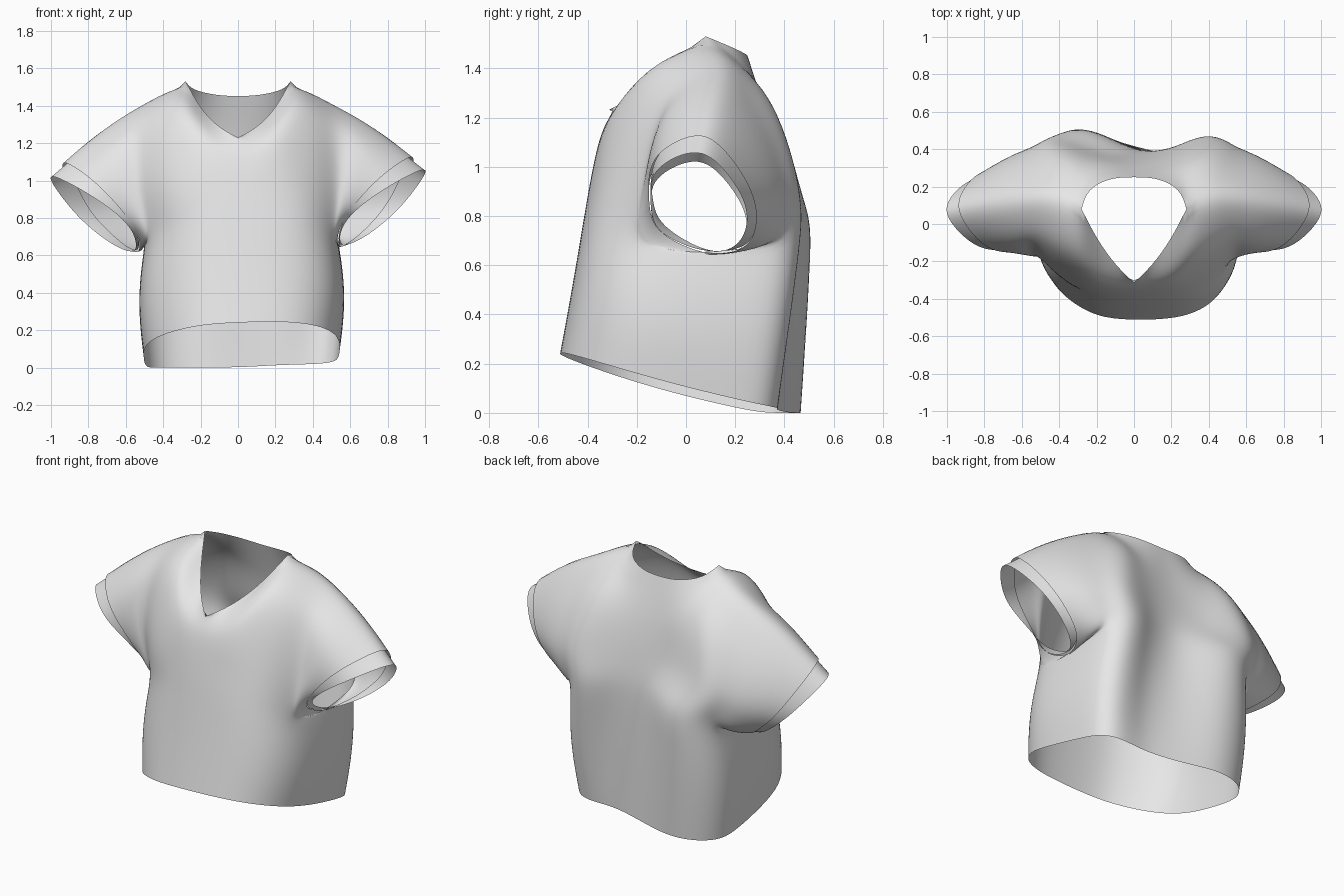
import bpy
import bmesh
from math import sin, cos, pi, exp, radians
from mathutils import Vector

cube = bpy.data.objects.get("Cube")
if cube:
    bpy.data.objects.remove(cube, do_unlink=True)

fabric = bpy.data.materials.new("light grey fabric")
fabric.use_nodes = True
fabric.diffuse_color = (0.8, 0.8, 0.8, 1)
fabric.node_tree.nodes["Principled BSDF"].inputs["Base Color"].default_value = (0.8, 0.8, 0.8, 1)

COLUMNS = 14        # half ring: front centre to back centre
FRONT_ARM, BACK_ARM = 5, 9
LOWER_ROWS = 4

# Front panel guide lines, centre to armhole
front_chest = [(0, -.385, .97), (.12, -.38, .97), (.24, -.36, .98),
               (.34, -.32, .99), (.44, -.25, 1), (.53, -.16, .98)]
front_yoke = [(0, -.35, 1.12), (.12, -.33, 1.18), (.22, -.285, 1.27),
              (.31, -.185, 1.39), (.42, -.13, 1.36), (.53, -.06, 1.3)]
front_top = [(0, -.315, 1.23), (.1, -.22, 1.28), (.2, -.08, 1.38),
             (.28, .08, 1.53), (.39, .14, 1.49), (.52, .16, 1.42)]
# Back panel guide lines, centre to armhole
back_chest = [(0, .36, .97), (.17, .38, .97), (.3, .425, .97),
              (.41, .455, .97), (.49, .45, .95), (.56, .41, .92)]
back_yoke = [(0, .32, 1.2), (.14, .33, 1.22), (.25, .335, 1.26),
             (.34, .34, 1.3), (.44, .34, 1.26), (.55, .32, 1.18)]
back_top = [(0, .25, 1.45), (.12, .25, 1.455), (.25, .19, 1.485)] + front_top[3:]
# Sleeve opening, from the lower front over the top and round the back
cuff_rim = [(.56, -.09, .74), (.66, -.135, .85), (.84, -.125, .97), (1.01, .05, 1.05),
            (.95, .18, .94), (.83, .25, .8), (.67, .22, .675), (.55, .1, .635)]


def spline(a, b, c, d, t):
    """Catmull-Rom point between b and c."""
    return 0.5 * (2 * b + (c - a) * t + (2 * a - 5 * b + 4 * c - d) * t * t
                  + (3 * b - a - 3 * c + d) * t ** 3)


def signed_power(v, p):
    return abs(v) ** p * (1 if v >= 0 else -1)


def lower_point(col, f, side):
    """Rounded-box body section; f runs from the hem to the armpit."""
    angle = radians(-90 + 180 * col / COLUMNS)
    width = .527 - .007 * f + .03 * sin(pi * f)
    u = 0 if col in (0, COLUMNS) else signed_power(cos(angle), .7)
    v = signed_power(sin(angle), .42 if angle > 0 else .7)
    x = side * width * u + .02
    middle = .05 * f
    if v > 0:
        # Hollow down the back, drifting sideways towards the hem
        y = middle + v * (.5 + .015 * f)
        y -= (.13 + .07 * f) * v * exp(-((x - .2 + .12 * f) / (.3 - .05 * f)) ** 2)
    else:
        y = middle + v * (.515 - .045 * f) * (1 + .4 * min(0, x + .15))
    hem = max(0, .24 * (max(0, .42 - y) / .93) ** 1.3 + .035 * x)
    armpit = .66 + .12 * v * v
    return Vector((x, y, hem * (1 - f) + armpit * f))


def column_points(col, side):
    rows = [lower_point(col, i / LOWER_ROWS, side) for i in range(LOWER_ROWS + 1)]
    if FRONT_ARM < col < BACK_ARM:
        return rows
    if col <= FRONT_ARM:
        guides, i = (front_chest, front_yoke, front_top), col
    else:
        guides, i = (back_chest, back_yoke, back_top), COLUMNS - col
    keys = [Vector((side * g[i][0], g[i][1], g[i][2])) for g in guides]
    path = [rows[-2], rows[-1]] + keys + [2 * keys[2] - keys[1]]
    for k in range(3):
        for t in (.5, 1):
            rows.append(spline(*path[k:k + 4], t))
    return rows


def loft(bm, lines, closed=False):
    """Skin neighbouring lines of points with quads."""
    made = [[bm.verts.new(p) for p in line] for line in lines]
    for a, b in zip(made, made[1:]):
        n = min(len(a), len(b))
        for i in range(n if closed else n - 1):
            j = (i + 1) % n
            bm.faces.new((a[i], b[i], b[j], a[j]))


def finish(bm, name, corners=()):
    bmesh.ops.remove_doubles(bm, verts=bm.verts, dist=0.0005)
    bmesh.ops.recalc_face_normals(bm, faces=bm.faces)
    # Keep the listed corners pointed under the smoothing
    crease = bm.verts.layers.float.new("crease_vert")
    for v in bm.verts:
        if any((v.co - c).length < 0.001 for c in corners):
            v[crease] = 1
    mesh = bpy.data.meshes.new(name)
    bm.to_mesh(mesh)
    bm.free()
    mesh.shade_smooth()
    mesh.materials.append(fabric)
    obj = bpy.data.objects.new(name, mesh)
    bpy.context.collection.objects.link(obj)
    smooth = obj.modifiers.new("Smooth cloth", 'SUBSURF')
    smooth.levels = smooth.render_levels = 2


def sleeve_rings(cols, side):
    """Rings from the armhole to the hem line, then the tucked band."""
    hole = cols[FRONT_ARM][LOWER_ROWS:] + cols[BACK_ARM][LOWER_ROWS:-1][::-1]
    hole += [cols[c][LOWER_ROWS] for c in range(BACK_ARM - 1, FRONT_ARM, -1)]
    rim = []
    # The right sleeve hangs slightly lower
    pts = [Vector((side * x, y, z + .018 * side)) for x, y, z in cuff_rim]
    for i in range(len(pts)):
        near = [pts[(i + k) % len(pts)] for k in (-1, 0, 1, 2)]
        rim += [near[1], spline(*near, .5)]

    def ring(t, scale=1):
        line = [a.lerp(b, t) for a, b in zip(hole, rim)]
        centre = sum(line, Vector()) / len(line)
        grow = scale * (1 + .09 * sin(pi * t))
        return [centre + (p - centre) * grow for p in line]

    sleeve = [hole, ring(.28), ring(.56), ring(.84, 1.015)]
    return sleeve, [ring(.78, .965), ring(.9, .98), rim]


# Body with both sleeves as one continuous cloth
shirt = bmesh.new()
for side, label in ((1, "left"), (-1, "right")):
    columns = [column_points(c, side) for c in range(COLUMNS + 1)]
    loft(shirt, columns)
    sleeve, band = sleeve_rings(columns, side)
    loft(shirt, sleeve, closed=True)
    # Narrow turned band at the sleeve opening
    cuff = bmesh.new()
    loft(cuff, band, closed=True)
    finish(cuff, label + "_cuff_band")
neck_tip, left_neck = Vector(front_top[0]), Vector(front_top[3])
right_neck = Vector((-left_neck.x, left_neck.y, left_neck.z))
finish(shirt, "shirt_body", [neck_tip, left_neck, right_neck])
